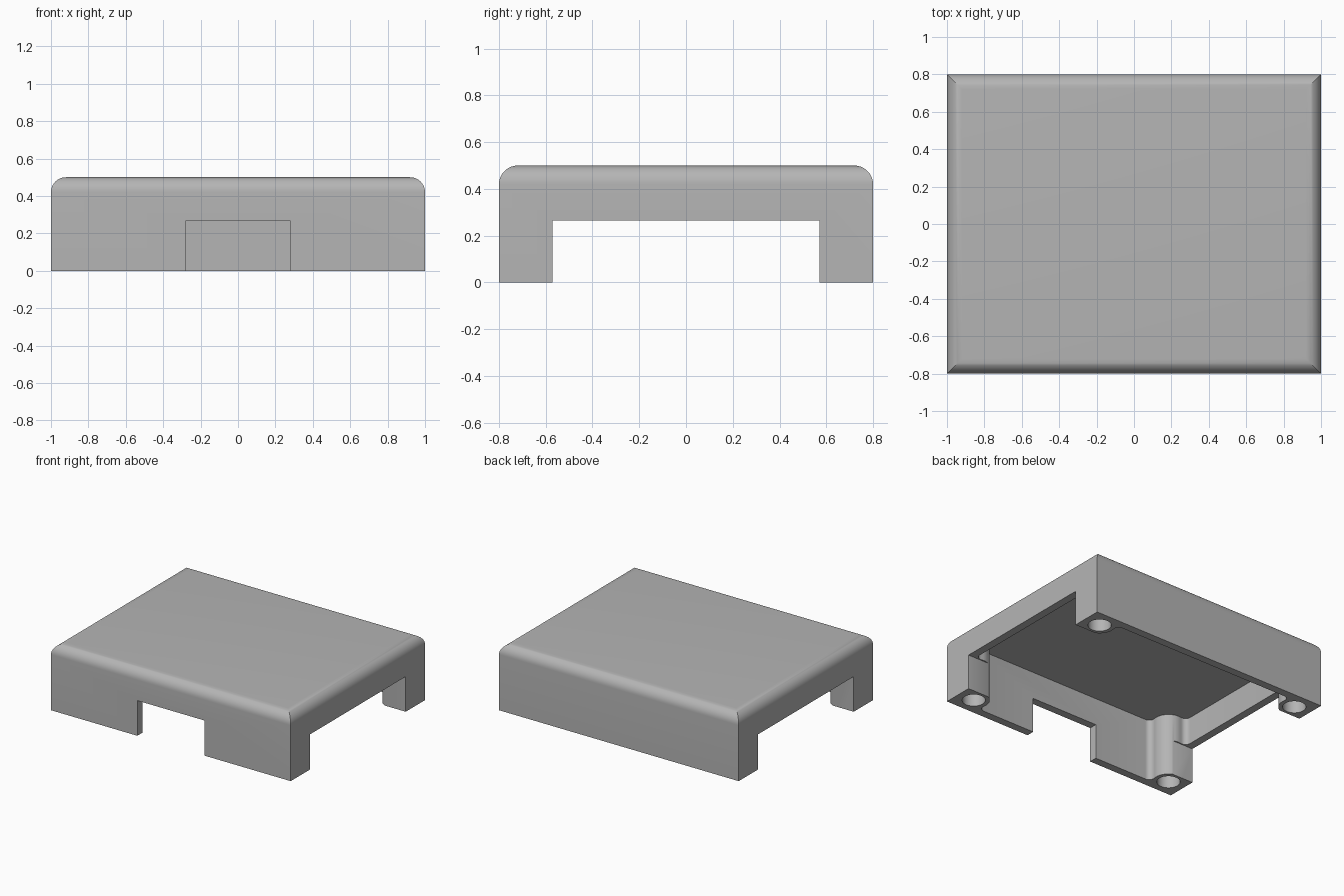
import bpy, bmesh
from math import sin, cos, pi, sqrt, atan2

cube = bpy.data.objects.get("Cube")
if cube:
    bpy.data.objects.remove(cube, do_unlink=True)

HX, HY, HEIGHT = 1.0, 0.8, 0.5      # outer half sizes and height
ROUND = 0.08                        # rounding of the upper edges
WALL, CEILING = 0.06, 0.47          # wall thickness, inner ceiling height
BOSS, BLEND, HOLE = 0.11, 0.04, 0.08
INSET = 0.13                        # screw hole distance from the outer faces
OPENING = 0.265                     # height of the side and front openings

grey = bpy.data.materials.new("plain grey")
grey.use_nodes = True
colour = (0.46, 0.46, 0.46, 1)
grey.diffuse_color = colour
grey.node_tree.nodes["Principled BSDF"].inputs["Base Color"].default_value = colour


def loft(name, rings):
    """Closed solid through a stack of rings with equal point counts."""
    bm = bmesh.new()
    loops = [[bm.verts.new(p) for p in ring] for ring in rings]
    n = len(loops[0])
    for low, high in zip(loops, loops[1:]):
        for i in range(n):
            j = (i + 1) % n
            bm.faces.new((low[i], low[j], high[j], high[i]))
    bm.faces.new(loops[0])
    bm.faces.new(loops[-1])
    bmesh.ops.recalc_face_normals(bm, faces=bm.faces)
    mesh = bpy.data.meshes.new(name)
    bm.to_mesh(mesh)
    bm.free()
    mesh.materials.append(grey)
    obj = bpy.data.objects.new(name, mesh)
    bpy.context.collection.objects.link(obj)
    return obj


def prism(name, outline, z0, z1):
    return loft(name, [[(x, y, z) for x, y in outline] for z in (z0, z1)])


def rectangle(x0, x1, y0, y1):
    return [(x0, y0), (x1, y0), (x1, y1), (x0, y1)]


def arc(cx, cy, r, start, end, steps):
    return [(cx + r * cos(start + (end - start) * i / steps),
             cy + r * sin(start + (end - start) * i / steps))
            for i in range(steps + 1)]


def cut(target, cutter):
    cutter.hide_render = True
    mod = target.modifiers.new(cutter.name, 'BOOLEAN')
    mod.operation = 'DIFFERENCE'
    mod.solver = 'EXACT'
    mod.object = cutter
    bpy.context.view_layer.objects.active = target
    bpy.ops.object.modifier_apply(modifier=mod.name)
    bpy.data.objects.remove(cutter, do_unlink=True)


# Outer shell: block with rounded, mitred upper edges
rings = [[(x, y, 0) for x, y in rectangle(-HX, HX, -HY, HY)]]
STEPS = 10
for i in range(STEPS + 1):
    a = pi / 2 * i / STEPS
    inset = ROUND * (1 - cos(a))
    z = HEIGHT - ROUND + ROUND * sin(a)
    outline = rectangle(-HX + inset, HX - inset, -HY + inset, HY - inset)
    rings.append([(x, y, z) for x, y in outline])
cover = loft("cover", rings)

# Cavity outline: walls blending into a round boss at each corner
gap = INSET - WALL
reach = sqrt((BOSS + BLEND) ** 2 - (gap - BLEND) ** 2)
angle = atan2(BLEND - gap, reach)
half = arc(-reach, gap - BLEND, BLEND, pi / 2, angle, 7)
half += arc(0, 0, BOSS, angle + pi, pi * 5 / 4, 6)[1:]
corner = half + [(v, u) for u, v in reversed(half[:-1])]
corner = [(HX - INSET + u, HY - INSET + v) for u, v in corner]
cavity = []
for sx, sy in ((1, 1), (1, -1), (-1, -1), (-1, 1)):
    points = [(sx * x, sy * y) for x, y in corner]
    cavity += points if sx == sy else points[::-1]
cut(cover, prism("cavity_cutter", cavity, -0.1, CEILING))

# Openings through both sides and in the front wall
cut(cover, prism("side_cutter", rectangle(-1.2, 1.2, -0.57, 0.57), -0.1, OPENING))
cut(cover, prism("front_cutter", rectangle(-0.28, 0.28, -1, -0.6), -0.1, OPENING))

# Blind screw holes in the corner bosses
for sx in (-1, 1):
    for sy in (-1, 1):
        ring = arc(sx * (HX - INSET), sy * (HY - INSET), HOLE, 0, 2 * pi, 32)[:-1]
        cut(cover, prism("hole_cutter", ring, -0.1, 0.4))

# Smooth the rounded surfaces, keep the hard edges
bpy.ops.object.select_all(action='DESELECT')
cover.select_set(True)
bpy.context.view_layer.objects.active = cover
bpy.ops.object.shade_smooth_by_angle(angle=pi / 6)
